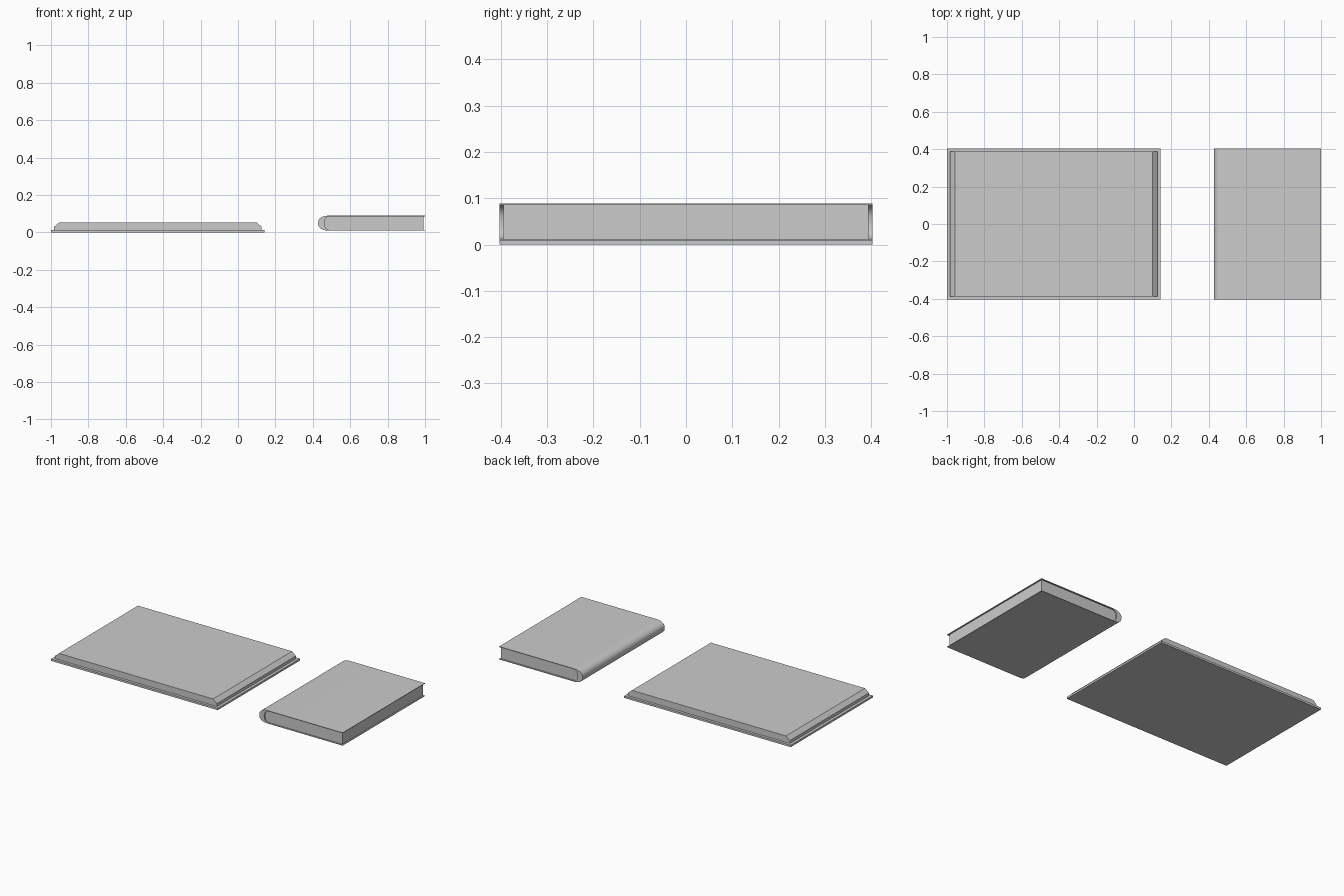
import bpy, bmesh, math

cube = bpy.data.objects.get("Cube")
if cube:
    bpy.data.objects.remove(cube, do_unlink=True)

# One plain grey for everything
GREY = (0.6, 0.6, 0.6, 1.0)
grey = bpy.data.materials.new("plain_grey")
grey.diffuse_color = GREY
grey.use_nodes = True
grey.node_tree.nodes["Principled BSDF"].inputs["Base Color"].default_value = GREY


def extrude_profile(name, profile, half_depth, smooth=False):
    """Sweep a closed x-z profile from -y to +y."""
    bm = bmesh.new()
    verts = [bm.verts.new((x, -half_depth, z)) for x, z in profile]
    face = bm.faces.new(verts)
    swept = bmesh.ops.extrude_face_region(bm, geom=[face])["geom"]
    moved = [g for g in swept if isinstance(g, bmesh.types.BMVert)]
    bmesh.ops.translate(bm, verts=moved, vec=(0, 2 * half_depth, 0))
    bmesh.ops.recalc_face_normals(bm, faces=bm.faces[:])
    mesh = bpy.data.meshes.new(name)
    bm.to_mesh(mesh)
    bm.free()
    mesh.materials.append(grey)
    obj = bpy.data.objects.new(name, mesh)
    bpy.context.collection.objects.link(obj)
    if smooth:
        bpy.ops.object.select_all(action="DESELECT")
        obj.select_set(True)
        bpy.context.view_layer.objects.active = obj
        bpy.ops.object.shade_smooth_by_angle(angle=math.radians(35))
    return obj


def rounded_end(x_tip, depth, z_mid, half_height, steps=20):
    """Points of a blunt half ellipse bulging to -x, top to bottom."""
    points = []
    for i in range(steps + 1):
        a = math.pi * (0.5 - i / steps)
        c, s = abs(math.cos(a)) ** 0.85, math.sin(a)
        s = math.copysign(abs(s) ** 0.85, s)
        points.append((x_tip + depth * (1 - c), z_mid + half_height * s))
    return points


# Open book: flat cover and a page block with sloping ends
LEFT, RIGHT, COVER_TOP = -1.0, 0.143, 0.012
extrude_profile("open_cover", [(LEFT, 0), (RIGHT, 0), (RIGHT, COVER_TOP), (LEFT, COVER_TOP)], 0.403)

edge, slope, shoulder, page_top = 0.017, 0.026, 0.03, 0.052
extrude_profile("open_pages", [
    (LEFT + edge, COVER_TOP), (RIGHT - edge, COVER_TOP),
    (RIGHT - edge, shoulder), (RIGHT - edge - slope, page_top),
    (LEFT + edge + slope, page_top), (LEFT + edge, shoulder)], 0.387)

# Closed book: one wrapped cover with a thick round spine
MID, HALF, BOARD = 0.049, 0.040, 0.0035
outer = rounded_end(0.428, 0.06, MID, HALF)
inner = rounded_end(0.462, 0.034, MID, HALF - BOARD)
cover = [(1.0, MID + HALF)] + outer + [(1.0, MID - HALF), (1.0, MID - HALF + BOARD)]
cover += inner[::-1] + [(1.0, MID + HALF - BOARD)]
extrude_profile("closed_cover", cover, 0.403, smooth=True)

# Closed pages, rounded against the spine and set in from the cover edges
pages = inner + [(0.992, MID - HALF + BOARD), (0.992, MID + HALF - BOARD)]
extrude_profile("closed_pages", pages, 0.394, smooth=True)
